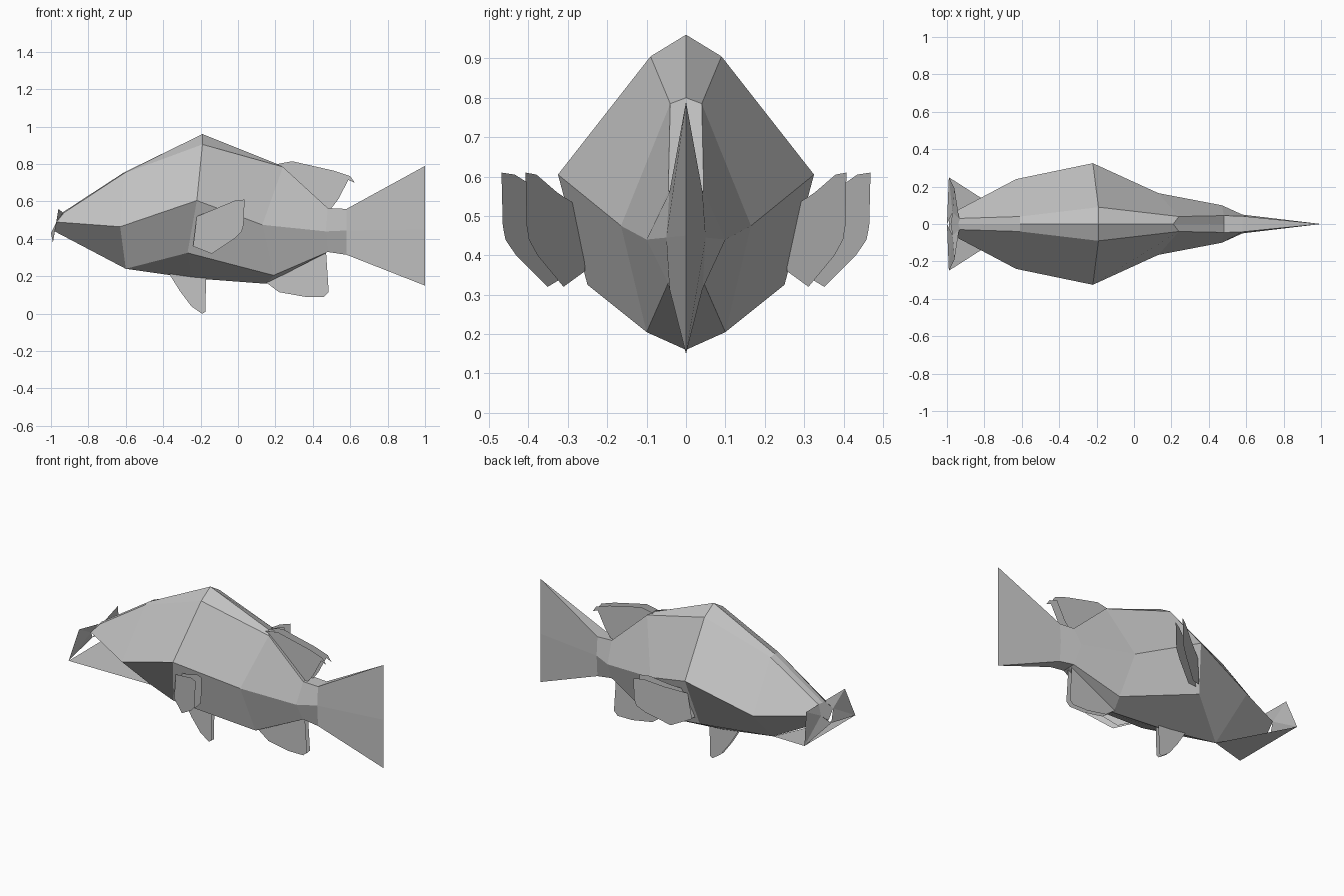
import bpy, bmesh

if "Cube" in bpy.data.objects:
    bpy.data.objects.remove(bpy.data.objects["Cube"])

grey = bpy.data.materials.new("plain grey")
grey.diffuse_color = (0.55, 0.55, 0.55, 1)
grey.use_nodes = True
grey.node_tree.nodes["Principled BSDF"].inputs["Base Color"].default_value = grey.diffuse_color


def finish(name, bm, solid=False):
    """Weld, orient and turn a bmesh into a named flat-shaded object."""
    bmesh.ops.remove_doubles(bm, verts=bm.verts, dist=0.0005)
    if solid:
        bmesh.ops.recalc_face_normals(bm, faces=bm.faces)
    me = bpy.data.meshes.new(name)
    bm.to_mesh(me)
    bm.free()
    me.materials.append(grey)
    ob = bpy.data.objects.new(name, me)
    bpy.context.collection.objects.link(ob)
    return ob


def loft(name, stations, cap_start=False):
    """Each station: (x, y, z) for ridge, shoulder, side, low and keel; mirrored in y."""
    bm = bmesh.new()
    rings = []
    for s in stations:
        ring = s + [(x, -y, z) for x, y, z in reversed(s[1:4])]
        rings.append([bm.verts.new(p) for p in ring])
    for a, b in zip(rings, rings[1:]):
        for i in range(8):
            j = (i + 1) % 8
            bm.faces.new((a[i], a[j], b[j], b[i]))
    if cap_start:
        bm.faces.new(rings[0])
    return finish(name, bm, True)


def sheet(name, outline, place):
    """Thin single-surface fin; place maps (x, z) to 3D."""
    bm = bmesh.new()
    bm.faces.new([bm.verts.new(place(x, z)) for x, z in outline])
    bmesh.ops.triangulate(bm, faces=bm.faces[:])
    return finish(name, bm)


# Faceted body from snout to tail root
root = [(.58, 0, .56), (.58, .042, .56), (.58, .05, .445), (.58, .042, .315), (.58, 0, .315)]
loft("body", [
    [(-.94, 0, .54), (-.93, .03, .54), (-.97, .06, .49), (-.98, 0, .44), (-.98, 0, .44)],
    [(-.61, 0, .755), (-.61, .04, .75), (-.63, .24, .465), (-.60, 0, .24), (-.60, 0, .24)],
    [(-.19, 0, .96), (-.19, .09, .905), (-.22, .325, .605), (-.27, .25, .325), (-.25, 0, .19)],
    [(.21, 0, .80), (.24, .04, .785), (.13, .165, .475), (.19, .10, .205), (.15, 0, .16)],
    [(.48, 0, .565), (.48, .045, .565), (.47, .10, .44), (.48, .045, .33), (.48, 0, .33)],
    root,
], cap_start=True)

# Tail wedge tapering to a vertical edge
loft("tail_fin", [root, [(1, 0, .79), (1, 0, .79), (1, 0, .45), (1, 0, .15), (1, 0, .15)]])

# Flared lips and the broad lower jaw
bm = bmesh.new()
for s in (1, -1):
    top, spike = (-.935, .03 * s, .54), (-.96, .19 * s, .56)
    side, corner, mid = (-.97, .06 * s, .49), (-.99, .25 * s, .38), (-1, 0, .43)
    for tri in ((top, spike, side), (side, spike, corner), (side, corner, mid)):
        bm.faces.new([bm.verts.new(p) for p in tri])
finish("lips", bm)
bm = bmesh.new()
bm.faces.new([bm.verts.new(p) for p in ((-.99, -.25, .38), (-.60, 0, .24), (-.99, .25, .38))])
finish("lower_jaw", bm)

# Centre fins, each a close pair of sheets
dorsal = [(.20, .79), (.21, .80), (.29, .815), (.40, .79), (.51, .765), (.60, .735),
          (.625, .70), (.59, .715), (.55, .70), (.54, .68), (.535, .61), (.50, .565), (.47, .55)]
pelvic = [(-.37, .22), (-.36, .20), (-.31, .12), (-.25, .04), (-.20, .005), (-.19, 0),
          (-.175, .01), (-.17, .20)]
anal = [(.14, .175), (.22, .115), (.36, .09), (.46, .09), (.485, .115), (.45, .13),
        (.43, .17), (.45, .25), (.47, .34)]
for name, outline, gap in (("dorsal_fin", dorsal, .025), ("pelvic_fin", pelvic, .012),
                           ("anal_fin", anal, .015)):
    for s in (1, -1):
        sheet(f"{name}_{'left' if s > 0 else 'right'}_sheet", outline,
              lambda x, z: (x, s * gap, z))

# Side fins swept outwards, two sheets per side
pectoral = [(-.22, .52), (-.24, .36), (-.14, .32), (-.08, .36), (-.02, .40), (.02, .44),
            (.03, .475), (.035, .61), (-.015, .605), (-.11, .56)]
for s in (1, -1):
    for layer, base, slope in (("inner", .388, .55), ("outer", .445, .67)):
        sheet(f"side_fin_{layer}_{'left' if s > 0 else 'right'}", pectoral,
              lambda x, z: (x, s * (base + slope * x), z))
